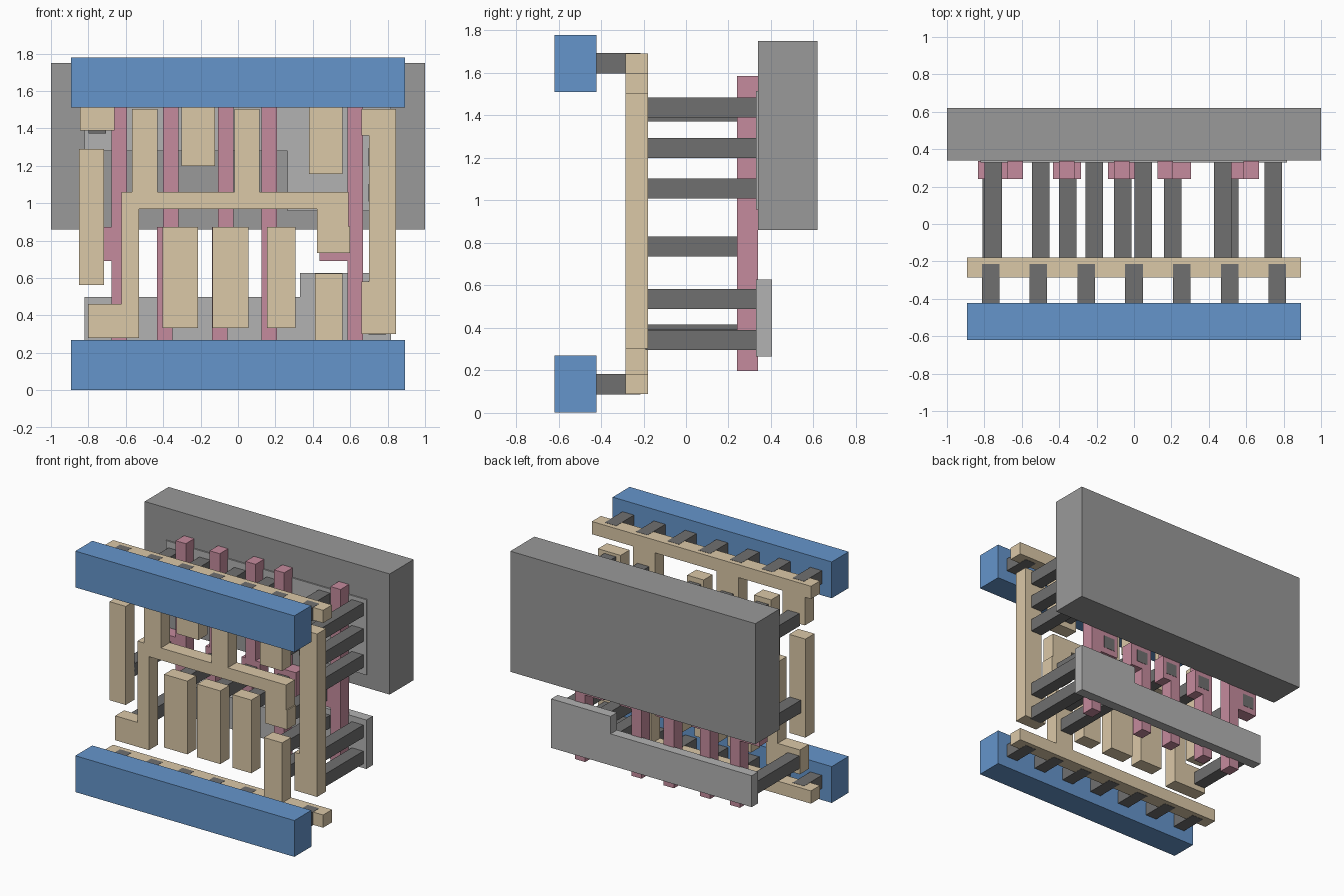
import bpy, bmesh


def material(name, rgb):
    m = bpy.data.materials.new(name)
    m.diffuse_color = (*rgb, 1)
    return m


BLUE = material("metal_blue", (0.13, 0.30, 0.60))
BEIGE = material("interconnect_beige", (0.71, 0.58, 0.39))
PINK = material("gate_pink", (0.56, 0.26, 0.34))
DARK = material("contact_grey", (0.16, 0.16, 0.16))
MID = material("well_grey", (0.32, 0.32, 0.32))
LIGHT = material("diffusion_grey", (0.45, 0.45, 0.45))


def plate(name, outline, y0, y1, mat):
    """Extrude a front-view (x, z) outline from y0 to y1."""
    bm = bmesh.new()
    face = bm.faces.new([bm.verts.new((x, y0, z)) for x, z in outline])
    ext = bmesh.ops.extrude_face_region(bm, geom=[face])
    for v in ext["geom"]:
        if isinstance(v, bmesh.types.BMVert):
            v.co.y = y1
    bmesh.ops.recalc_face_normals(bm, faces=bm.faces)
    me = bpy.data.meshes.new(name)
    bm.to_mesh(me)
    bm.free()
    me.materials.append(mat)
    ob = bpy.data.objects.new(name, me)
    bpy.context.collection.objects.link(ob)
    return ob


def rect(x0, x1, z0, z1):
    return [(x0, z0), (x1, z0), (x1, z1), (x0, z1)]


# Back slab and the two stepped strips
plate("well_slab", rect(-1, 1, 0.86, 1.75), 0.34, 0.62, MID)
plate("upper_diffusion", [(0.265, 0.958), (0.817, 0.958), (0.817, 1.514),
                          (-0.82, 1.514), (-0.82, 1.28), (0.265, 1.28)], 0.33, 0.405, LIGHT)
plate("lower_diffusion", [(-0.82, 0.266), (0.817, 0.266), (0.817, 0.627),
                          (0.332, 0.627), (0.332, 0.498), (-0.82, 0.498)], 0.33, 0.405, LIGHT)

# Gate columns: lower x range, upper x range, contact pad x range
GZ0, GZ1, PZ0, PZ1 = 0.197, 1.585, 0.69, 0.873
W = 0.083


def dedupe(pts):
    return [p for i, p in enumerate(pts) if p != pts[i - 1]]


for i, (lo, up, p0, p1) in enumerate([
        (-0.677, -0.677, -0.835, -0.594), (-0.434, -0.400, -0.434, -0.283),
        (-0.138, -0.108, -0.138, 0.012), (0.126, 0.126, 0.126, 0.305),
        (0.586, 0.586, 0.437, 0.669)]):
    plate(f"gate_{i + 1}", dedupe([
        (lo, GZ0), (lo + W, GZ0), (lo + W, PZ0), (p1, PZ0), (p1, PZ1), (up + W, PZ1),
        (up + W, GZ1), (up, GZ1), (up, PZ1), (p0, PZ1), (p0, PZ0), (lo, PZ0)]),
        0.24, 0.338, PINK)

# Interconnect layer
LY0, LY1 = -0.285, -0.18
E = 0.894
plate("upper_rail_strip", [
    (-E, 1.692), (-E, 1.598), (-0.845, 1.598), (-0.845, 1.39), (-0.66, 1.39), (-0.66, 1.598),
    (-0.303, 1.598), (-0.303, 1.2), (-0.124, 1.2), (-0.124, 1.598),
    (0.38, 1.598), (0.38, 1.155), (0.56, 1.155), (0.56, 1.598), (E, 1.598), (E, 1.692)],
    LY0, LY1, BEIGE)
plate("lower_rail_strip", [
    (-E, 0.088), (E, 0.088), (E, 0.182), (0.56, 0.182), (0.56, 0.625),
    (0.411, 0.625), (0.411, 0.182), (-E, 0.182)], LY0, LY1, BEIGE)
plate("branching_link", [
    (-0.803, 0.28), (-0.528, 0.28), (-0.528, 0.97), (0.422, 0.97), (0.422, 0.733),
    (0.6, 0.733), (0.6, 0.875), (0.592, 0.875), (0.592, 1.06), (0.116, 1.06),
    (0.116, 1.504), (-0.018, 1.504), (-0.018, 1.06), (-0.43, 1.06), (-0.43, 1.504),
    (-0.568, 1.504), (-0.568, 1.06), (-0.622, 1.06), (-0.622, 0.46), (-0.803, 0.46)],
    LY0, LY1, BEIGE)
plate("output_link", [
    (0.66, 0.302), (0.845, 0.302), (0.845, 1.504), (0.66, 1.504),
    (0.66, 1.363), (0.7, 1.363), (0.7, 0.582), (0.66, 0.582)], LY0, LY1, BEIGE)
plate("left_input_bar", rect(-0.849, -0.717, 0.563, 1.29), LY0, LY1, BEIGE)
for i, (x0, x1) in enumerate([(-0.404, -0.214), (-0.135, 0.055), (0.156, 0.308)]):
    plate(f"input_bar_{i + 1}", rect(x0, x1, 0.333, 0.873), LY0, LY1, BEIGE)

# Contact posts between the interconnect and the back layers (x, z centres)
H = 0.047
posts = [(x, 1.419) for x in (-0.752, -0.499, -0.213, 0.05)]
posts += [(0.474, z) for z in (1.437, 1.247, 0.537, 0.346)]
posts += [(0.745, z) for z in (1.437, 1.247, 1.055, 0.537, 0.344)]
posts += [(-0.752, 0.368)]
posts += [(x, 0.782) for x in (-0.764, -0.355, -0.06, 0.207, 0.511)]
for i, (x, z) in enumerate(posts):
    plate(f"contact_post_{i + 1}", rect(x - H, x + H, z - H, z + H), LY1 - 0.01, 0.34, DARK)

# Front metal rails with their seven short posts each
for name, z in (("lower", 0.135), ("upper", 1.645)):
    plate(f"{name}_metal_rail", rect(-E, E, z - 0.134, z + 0.134), -0.62, -0.422, BLUE)
    for k in range(7):
        x = (k - 3) * 0.2555
        plate(f"{name}_rail_post_{k + 1}", rect(x - H, x + H, z - 0.0485, z + 0.0485),
              -0.43, -0.215, DARK)
